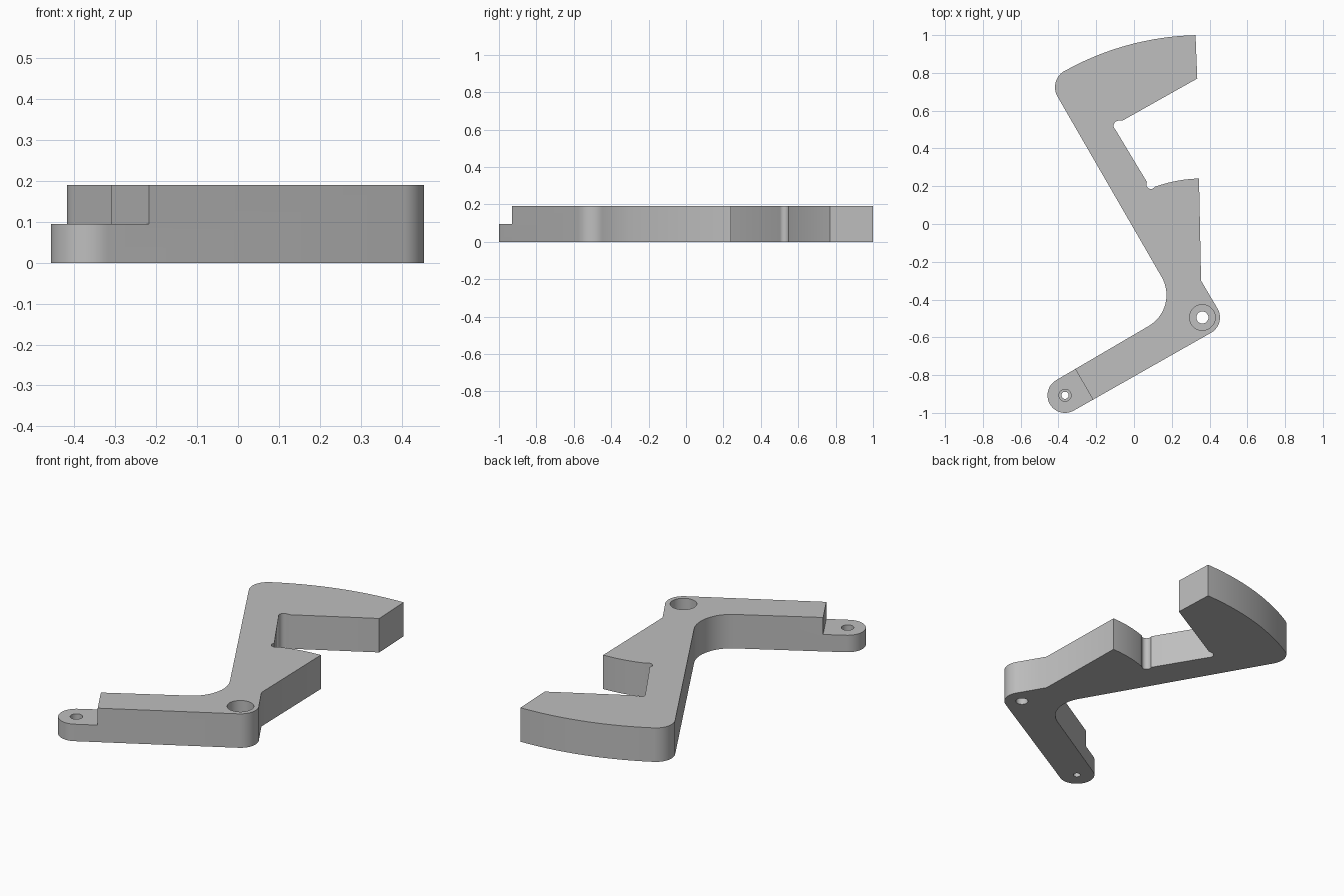
import bpy
import bmesh
from math import sin, cos, radians

cube = bpy.data.objects.get("Cube")
if cube:
    bpy.data.objects.remove(cube, do_unlink=True)

THICK, HALF = 0.19, 0.095
PIVOT = (0.362, -0.495)
TIP = (-0.365, -0.907)
BOSS = 0.093

grey = bpy.data.materials.new("plain grey")
grey.use_nodes = True
colour = (0.52, 0.52, 0.52, 1)
grey.diffuse_color = colour
grey.node_tree.nodes["Principled BSDF"].inputs["Base Color"].default_value = colour


def arc(centre, r, start, end, steps):
    """Points along an arc, angles in degrees."""
    angles = [radians(start + (end - start) * i / steps) for i in range(steps + 1)]
    return [(centre[0] + r * cos(a), centre[1] + r * sin(a)) for a in angles]


def prism(name, points, z0, z1):
    """Extrude a flat outline from z0 to z1."""
    bm = bmesh.new()
    face = bm.faces.new([bm.verts.new((x, y, z0)) for x, y in points])
    grown = bmesh.ops.extrude_face_region(bm, geom=[face])["geom"]
    top = [v for v in grown if isinstance(v, bmesh.types.BMVert)]
    bmesh.ops.translate(bm, verts=top, vec=(0, 0, z1 - z0))
    bmesh.ops.recalc_face_normals(bm, faces=bm.faces)
    mesh = bpy.data.meshes.new(name)
    bm.to_mesh(mesh)
    bm.free()
    mesh.materials.append(grey)
    obj = bpy.data.objects.new(name, mesh)
    bpy.context.collection.objects.link(obj)
    return obj


def cut(target, points, z0, z1):
    """Subtract a prism and discard the cutter."""
    cutter = prism("cutter", points, z0, z1)
    cutter.hide_render = True
    mod = target.modifiers.new("cut", "BOOLEAN")
    mod.operation = "DIFFERENCE"
    mod.solver = "EXACT"
    mod.object = cutter
    bpy.context.view_layer.objects.active = target
    bpy.ops.object.modifier_apply(modifier=mod.name)
    bpy.data.objects.remove(cutter, do_unlink=True)


# Lever outline, counter-clockwise from the thin tip
outline = arc(TIP, BOSS, 120, 300, 24)                     # rounded tip
outline += arc(PIVOT, BOSS, -60, 30, 14)                   # pivot corner
outline += [(0.355, -0.3)]
outline += arc(PIVOT, 0.736, 91.4, 110, 10)                # lower jaw
outline += arc((0.09, 0.21), 0.025, 290, 150, 10)          # lower relief
outline += arc((-0.081, 0.52), 0.027, 230, 90, 10)         # upper relief
outline += [(-0.06, 0.548), (0.335, 0.77)]
outline += arc(PIVOT, 1.495, 91.4, 119, 20)                # outer sweep
outline += arc((-0.318, 0.724), 0.1, 122, 210, 14)         # top corner
outline += arc((-0.018, -0.376), 0.19, 30, -60, 16)        # inner elbow

lever = prism("lever", outline, 0, THICK)

# Half-thickness step at the tip
cut(lever, [(-0.36, -0.683), (-0.17, -1.012), (-0.5, -1.2), (-0.69, -0.873)], HALF, 0.3)

# Counterbored holes: centre, bore radius, recess radius, recess floor
for centre, bore, recess, floor in ((PIVOT, 0.032, 0.068, HALF), (TIP, 0.019, 0.032, 0.06)):
    cut(lever, arc(centre, bore, 0, 350, 35), -0.1, 0.3)
    cut(lever, arc(centre, recess, 0, 350, 35), floor, 0.3)

bpy.ops.object.select_all(action="DESELECT")
lever.select_set(True)
bpy.context.view_layer.objects.active = lever
bpy.ops.object.shade_smooth_by_angle(angle=radians(30))
